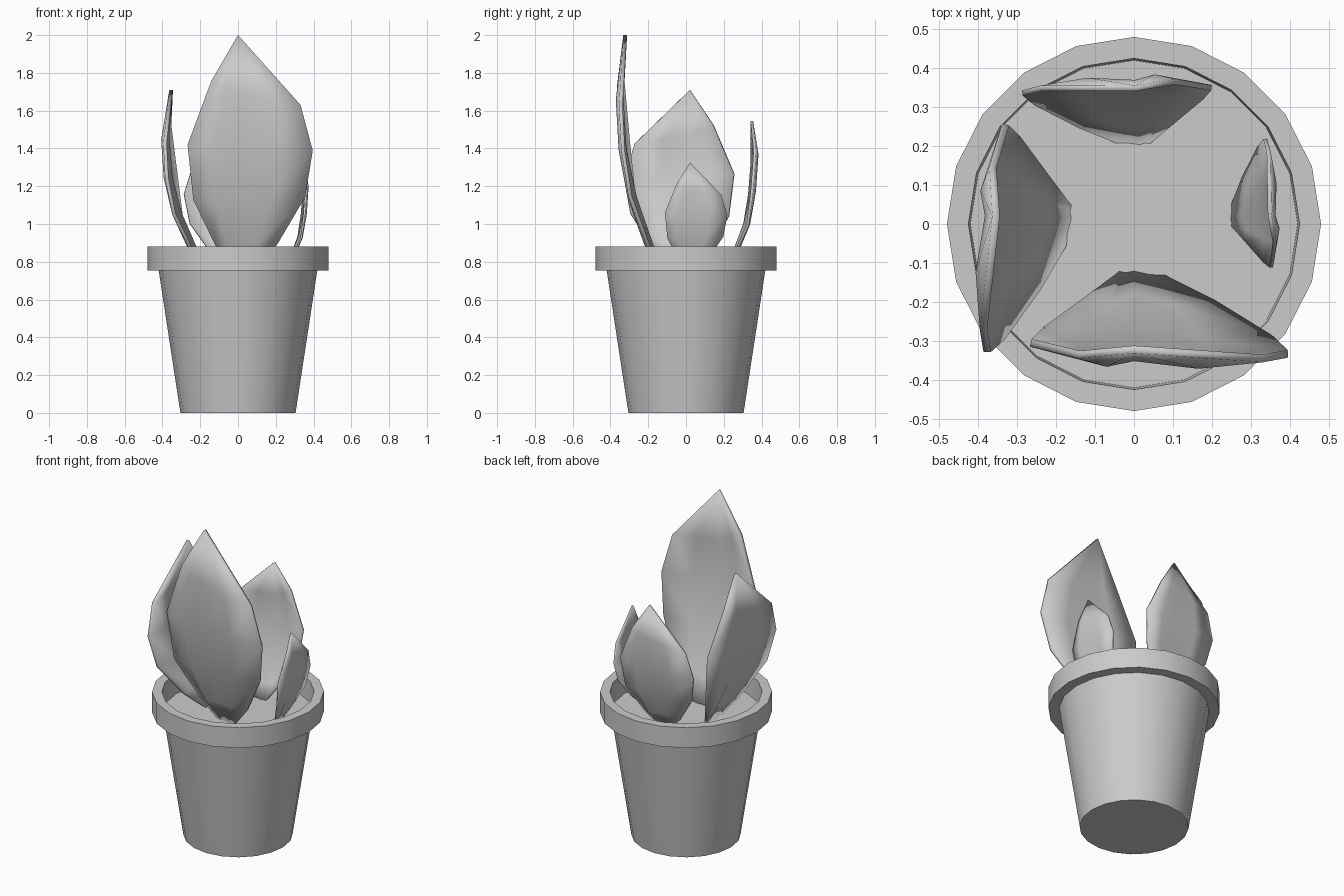
import bpy, bmesh
from math import sin, cos, pi, radians

if "Cube" in bpy.data.objects:
    bpy.data.objects.remove(bpy.data.objects["Cube"])

SIDES = 20
SOIL_Z = 0.755


def make_object(name, verts, faces):
    mesh = bpy.data.meshes.new(name)
    bm = bmesh.new()
    vs = [bm.verts.new(v) for v in verts]
    for f in faces:
        bm.faces.new([vs[i] for i in f])
    bmesh.ops.recalc_face_normals(bm, faces=bm.faces)
    bm.to_mesh(mesh)
    bm.free()
    ob = bpy.data.objects.new(name, mesh)
    bpy.context.collection.objects.link(ob)
    return ob


def smooth(ob, angle=40):
    bpy.ops.object.select_all(action='DESELECT')
    ob.select_set(True)
    bpy.context.view_layer.objects.active = ob
    bpy.ops.object.shade_smooth_by_angle(angle=radians(angle))


def lathe(name, profile, closed):
    """Spin (radius, z) points; closed joins the profile into a ring, else cap both ends."""
    n = len(profile)
    verts = [(r * cos(2 * pi * s / SIDES), r * sin(2 * pi * s / SIDES), z)
             for r, z in profile for s in range(SIDES)]
    faces = []
    for i in range(n if closed else n - 1):
        j = (i + 1) % n
        for s in range(SIDES):
            t = (s + 1) % SIDES
            faces.append((i * SIDES + s, i * SIDES + t, j * SIDES + t, j * SIDES + s))
    if not closed:
        faces.append(tuple(range(SIDES)))
        faces.append(tuple(range((n - 1) * SIDES, n * SIDES)))
    ob = make_object(name, verts, faces)
    smooth(ob)
    return ob


# Tapered pot (its top cap is the soil level) and the rim band
lathe("pot", [(0.305, 0), (0.42, SOIL_Z)], False)
lathe("pot_rim", [(0.42, SOIL_Z), (0.48, SOIL_Z), (0.48, 0.88), (0.425, 0.88)], True)

# Leaf rows from base to widest to near the tip: left edge, midrib, right edge
ROWS = [
    [(-0.04, -0.13, 0.0), (0.0, -0.13, 0.0), (0.08, -0.14, 0.0)],
    [(-0.12, -0.19, 0.14), (0.0, -0.185, 0.14), (0.21, -0.205, 0.145)],
    [(-0.235, -0.275, 0.375), (0.0, -0.27, 0.385), (0.355, -0.295, 0.39)],
    [(-0.265, -0.305, 0.665), (0.0, -0.325, 0.645), (0.395, -0.333, 0.635)],
    [(-0.14, -0.335, 1.0), (0.0, -0.342, 0.93), (0.33, -0.345, 0.875)],
]
TIP = (0.0, -0.322, 1.245)


def leaf(name, loc, turn, scale):
    def belly(a, b, d):
        return ((a[0] + b[0]) / 2, (a[1] + b[1]) / 2 - d, (a[2] + b[2]) / 2)
    verts, faces = [], []
    for i, (l, c, r) in enumerate(ROWS):
        d = 0.004 if i == 0 else 0.018
        verts += [l, belly(l, c, d), c, belly(c, r, d), r]
    for i in range(len(ROWS) - 1):
        for k in range(4):
            a = i * 5 + k
            faces.append((a, a + 1, a + 6, a + 5))
    verts.append(TIP)
    last = (len(ROWS) - 1) * 5
    faces += [(last + k, last + k + 1, len(verts) - 1) for k in range(4)]
    ob = make_object(name, verts, faces)
    ob.location = (loc[0], loc[1], SOIL_Z)
    ob.rotation_euler.z = radians(turn)
    ob.scale = scale
    mod = ob.modifiers.new("thickness", 'SOLIDIFY')
    mod.thickness = 0.02
    mod.offset = 0
    smooth(ob)


# Four leaves around the pot, each a scaled copy
leaf("front_leaf", (0, 0), 0, (1, 1, 1))
leaf("left_leaf", (-0.045, 0.01), -92, (0.886, 0.96, 0.767))
leaf("back_leaf", (0.02, 0.117), 184, (0.735, 0.72, 0.635))
leaf("right_leaf", (0.188, 0.007), 95, (0.5, 0.5, 0.458))
